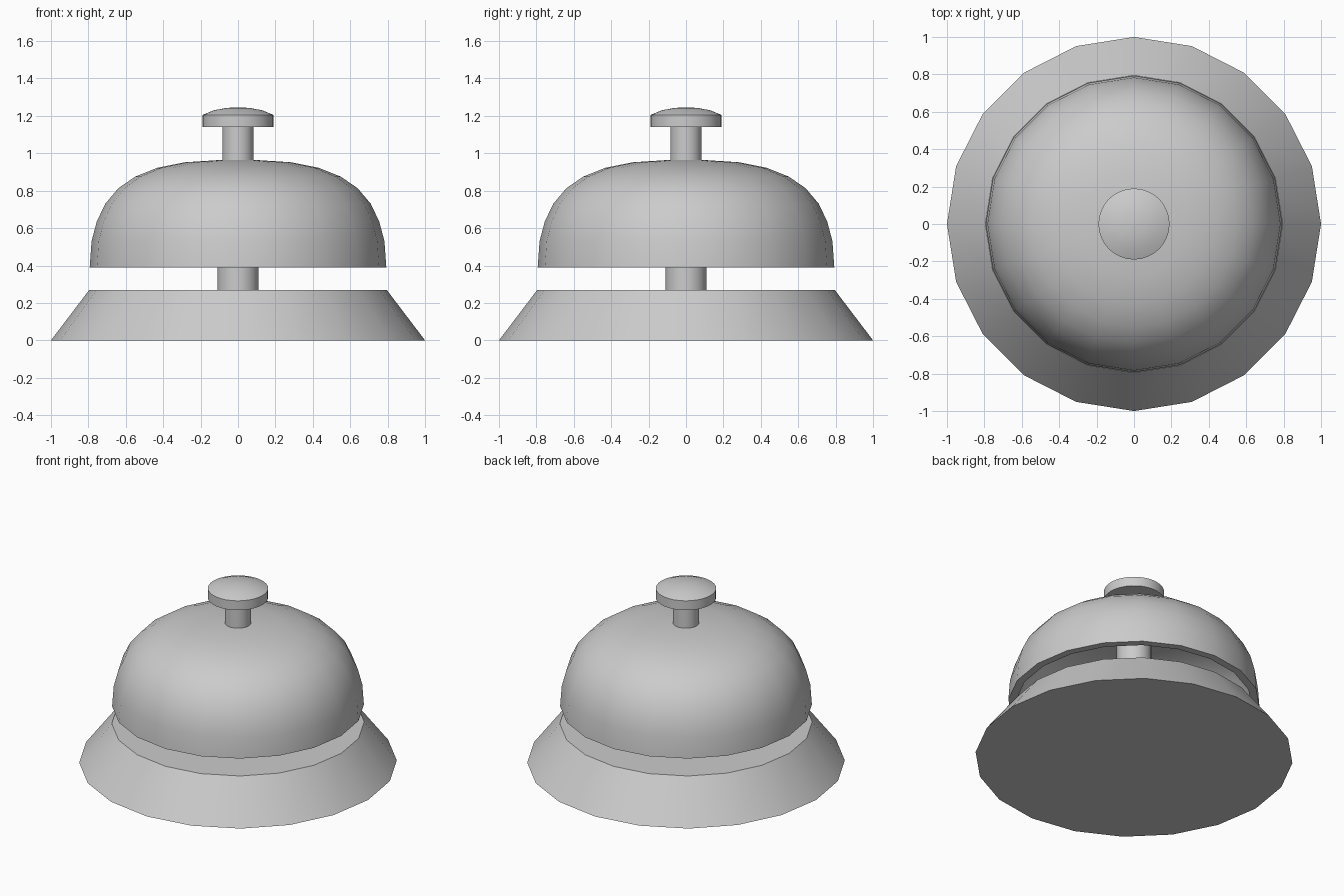
import bpy, bmesh, math

if "Cube" in bpy.data.objects:
    bpy.data.objects.remove(bpy.data.objects["Cube"])


def lathe(name, profile, sides):
    """Revolve (radius, z) points about z; ends on the axis close the form."""
    bm = bmesh.new()
    rings = []
    for r, z in profile:
        n = sides if r > 0 else 1
        rings.append([bm.verts.new((r * math.cos(2 * math.pi * i / sides),
                                    r * math.sin(2 * math.pi * i / sides), z))
                      for i in range(n)])
    for a, b in zip(rings, rings[1:]):
        if len(a) == 1:
            bm.faces.new(b)
        elif len(b) == 1:
            bm.faces.new(a)
        else:
            for i in range(sides):
                j = (i + 1) % sides
                bm.faces.new((a[i], a[j], b[j], b[i]))
    # Remove the unused axis points, their discs are single faces
    bmesh.ops.delete(bm, geom=[v for v in bm.verts if not v.link_faces], context='VERTS')
    bmesh.ops.recalc_face_normals(bm, faces=bm.faces)
    mesh = bpy.data.meshes.new(name)
    bm.to_mesh(mesh)
    bm.free()
    obj = bpy.data.objects.new(name, mesh)
    bpy.context.collection.objects.link(obj)
    bpy.ops.object.select_all(action='DESELECT')
    obj.select_set(True)
    bpy.context.view_layer.objects.active = obj
    bpy.ops.object.shade_smooth_by_angle(angle=math.radians(30))
    return obj


# Flared base
lathe("base", [(0, 0), (1, 0), (0.795, 0.27), (0, 0.27)], 20)

# Post holding the bell above the base
lathe("post", [(0, 0.27), (0.11, 0.27), (0.11, 0.92), (0, 0.92)], 32)

# Hollow bell: outer skin from crown to rim, then inner skin back up
outer = [(0.085, 0.965), (0.283, 0.952), (0.433, 0.922), (0.55, 0.875),
         (0.64, 0.813), (0.71, 0.73), (0.755, 0.635), (0.783, 0.53), (0.793, 0.39)]
inner = [(0.743, 0.39), (0.733, 0.52), (0.707, 0.62), (0.667, 0.705),
         (0.605, 0.777), (0.525, 0.832), (0.417, 0.875), (0.277, 0.903), (0.085, 0.915)]
lathe("bell", [(0, 0.965)] + outer + inner + [(0, 0.915)], 20)

# Plunger stem and domed button
lathe("stem", [(0, 0.95), (0.083, 0.95), (0.083, 1.15), (0, 1.15)], 32)
lathe("button", [(0, 1.14), (0.19, 1.14), (0.19, 1.205), (0.13, 1.23),
                 (0.065, 1.242), (0.015, 1.246), (0, 1.246)], 32)
